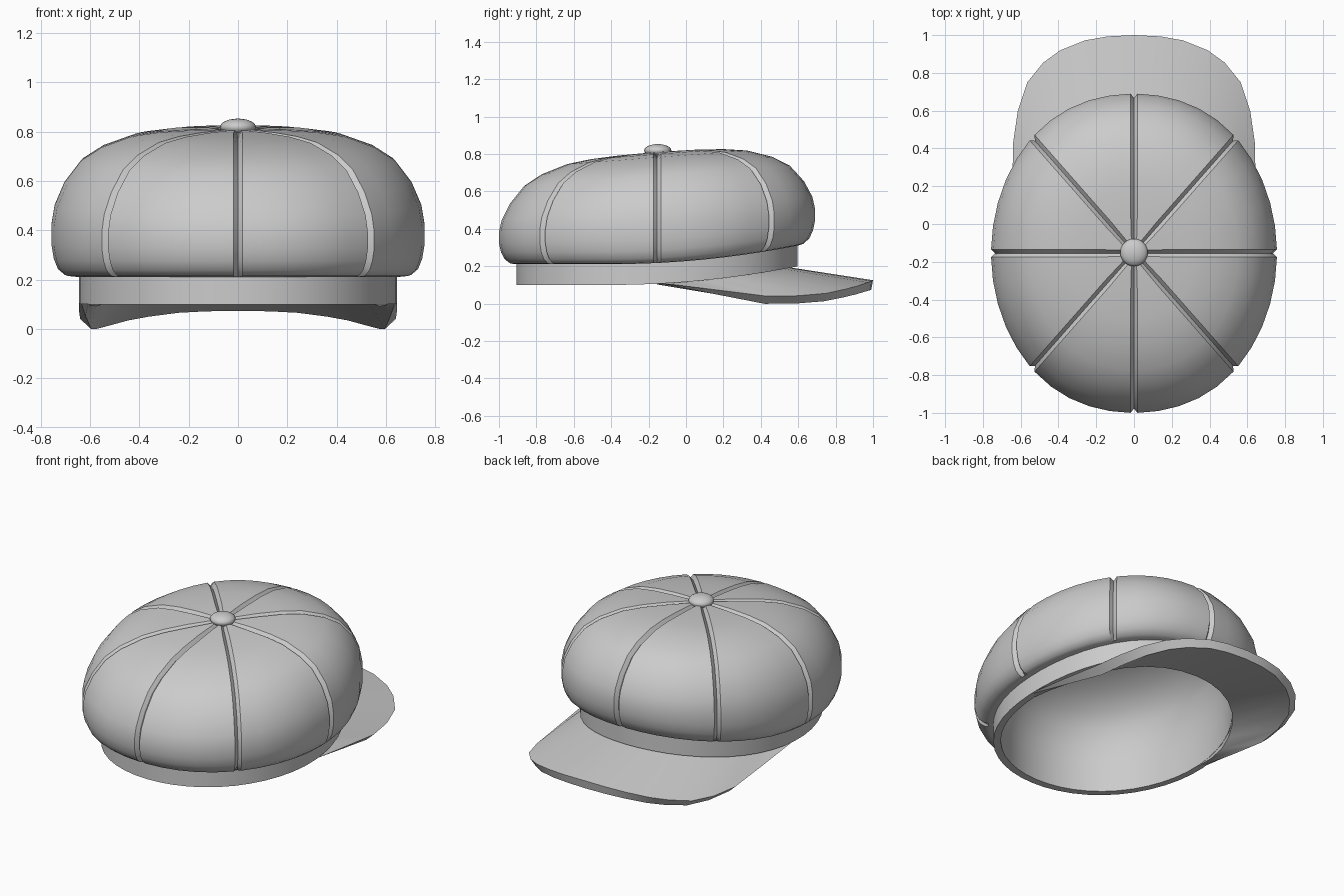
import bpy, bmesh
from math import sin, cos, asin, pi, hypot, radians

if "Cube" in bpy.data.objects:
    bpy.data.objects.remove(bpy.data.objects["Cube"])

CY = -0.155                                # centre of the crown and band along y


def lift(y, z=0):
    """Curved rise towards the brim low down, an even forward tilt higher up."""
    w = min(1, max(0, (z - 0.25) / 0.3))
    return (1 - w) * 0.1 * max(0.0, y + 0.4) ** 2 + w * 0.076 * (y - CY)


def finish(name, bm, angle=40):
    bmesh.ops.recalc_face_normals(bm, faces=bm.faces)
    me = bpy.data.meshes.new(name)
    bm.to_mesh(me)
    bm.free()
    ob = bpy.data.objects.new(name, me)
    bpy.context.collection.objects.link(ob)
    bpy.ops.object.select_all(action='DESELECT')
    ob.select_set(True)
    bpy.context.view_layer.objects.active = ob
    bpy.ops.object.shade_smooth_by_angle(angle=radians(angle))
    return ob


def skin(bm, rings):
    n = len(rings[0])
    for a, b in zip(rings, rings[1:]):
        for i in range(n):
            j = (i + 1) % n
            bm.faces.new((a[i], a[j], b[j], b[i]))


# Crown: eight puffed panels separated by V grooves
RX, RY = 0.757, 0.845
prof = [(.845, .216), (.90, .211), (.93, .215), (.965, .238), (.987, .28), (1, .34),
        (1, .42), (.983, .5), (.93, .595), (.84, .684), (.73, .738), (.57, .782),
        (.42, .799), (.25, .807), (.06, .81)]
bm = bmesh.new()
rings = []
for k, (s, z) in enumerate(prof):
    a, b = prof[max(k - 1, 0)], prof[min(k + 1, len(prof) - 1)]
    dr, dz = (b[0] - a[0]) * 0.8, b[1] - a[1]
    L = hypot(dr, dz)
    nr, nz = dz / L, -dr / L               # outward normal of the profile
    depth = 0.022 if k > 1 else 0
    half = min(0.3, asin(min(1, 0.019 / (0.8 * s))))
    ring = []
    for seam in range(8):
        t0 = seam * pi / 4
        span = pi / 4 - 2 * half
        pts = [(t0, depth)] + [(t0 + half + span * i / 5, 0) for i in range(6)]
        for t, d in pts:
            ss = s - d * nr / 0.8
            q = sin(2 * t) ** 2            # slightly squared-off oval
            x = RX * ss * cos(t) * (1 + 0.008 * q)
            y = CY + RY * ss * sin(t) * (1 + 0.025 * q)
            ring.append(bm.verts.new((x, y, z - d * nz + lift(y, z))))
    rings.append(ring)
skin(bm, rings)
bm.faces.new(rings[-1])
finish("crown", bm, 35)

# Headband with the domed lining
BX, BY, N = 0.645, 0.75, 48


def band_point(s, t):
    k = s * (1 + 0.014 * sin(2 * t) ** 2)
    return BX * k * cos(t), CY + BY * k * sin(t)


bm = bmesh.new()
rings = []
for s, z in [(1, .23), (1, .1), (.94, .1), (.94, .2), (.94, .3), (.925, .4), (.88, .52),
             (.80, .6), (.66, .67), (.45, .72), (.2, .745), (.03, .75)]:
    ring = []
    for i in range(N):
        x, y = band_point(s, 2 * pi * i / N)
        ring.append(bm.verts.new((x, y, z + lift(y, z))))
    rings.append(ring)
skin(bm, rings)
bm.faces.new(rings[-1])
finish("headband", bm)

# Brim: strip from the headband to an arched outer edge, with thickness
outer = [(.645, -.12, .108), (.645, .15, .075), (.64, .43, .04), (.615, .6, .042),
         (.565, .75, .055), (.48, .855, .078), (.39, .92, .095), (.26, .972, .113),
         (.14, .993, .121), (0, 1, .125)]
path = [(p, i, 1) for i, p in enumerate(outer)]
path += [(p, i, -1) for i, p in reversed(list(enumerate(outer[:-1])))]
bm = bmesh.new()
rows = []
for (x, y, z), i, side in path:
    taper = min(1, (i + 0.1) / 2)
    ix, iy = band_point(0.944, i / 9 * pi / 2)
    iz = 0.1 + lift(iy) + 0.003
    drop = (0.041 + 0.011 * (1 - x / .645)) * taper
    inset = 1 - 0.07 * min(1, (i + 0.5) / 2.5)
    corners = [(ix, iy, iz), (x, y, z),
               (x * inset, y - 0.01 * taper, z - drop), (ix * .998, iy, iz - 0.005 - drop * .7)]
    rows.append([bm.verts.new((side * a, b, c)) for a, b, c in corners])
skin(bm, rows)
bm.faces.new(rows[0])
bm.faces.new(rows[-1])
finish("brim", bm)

# Button on top
bm = bmesh.new()
bmesh.ops.create_uvsphere(bm, u_segments=20, v_segments=12, radius=1)
for v in bm.verts:
    v.co = (v.co.x * 0.073, CY + 0.004 + v.co.y * 0.073, 0.818 + v.co.z * 0.035)
finish("top_button", bm)
